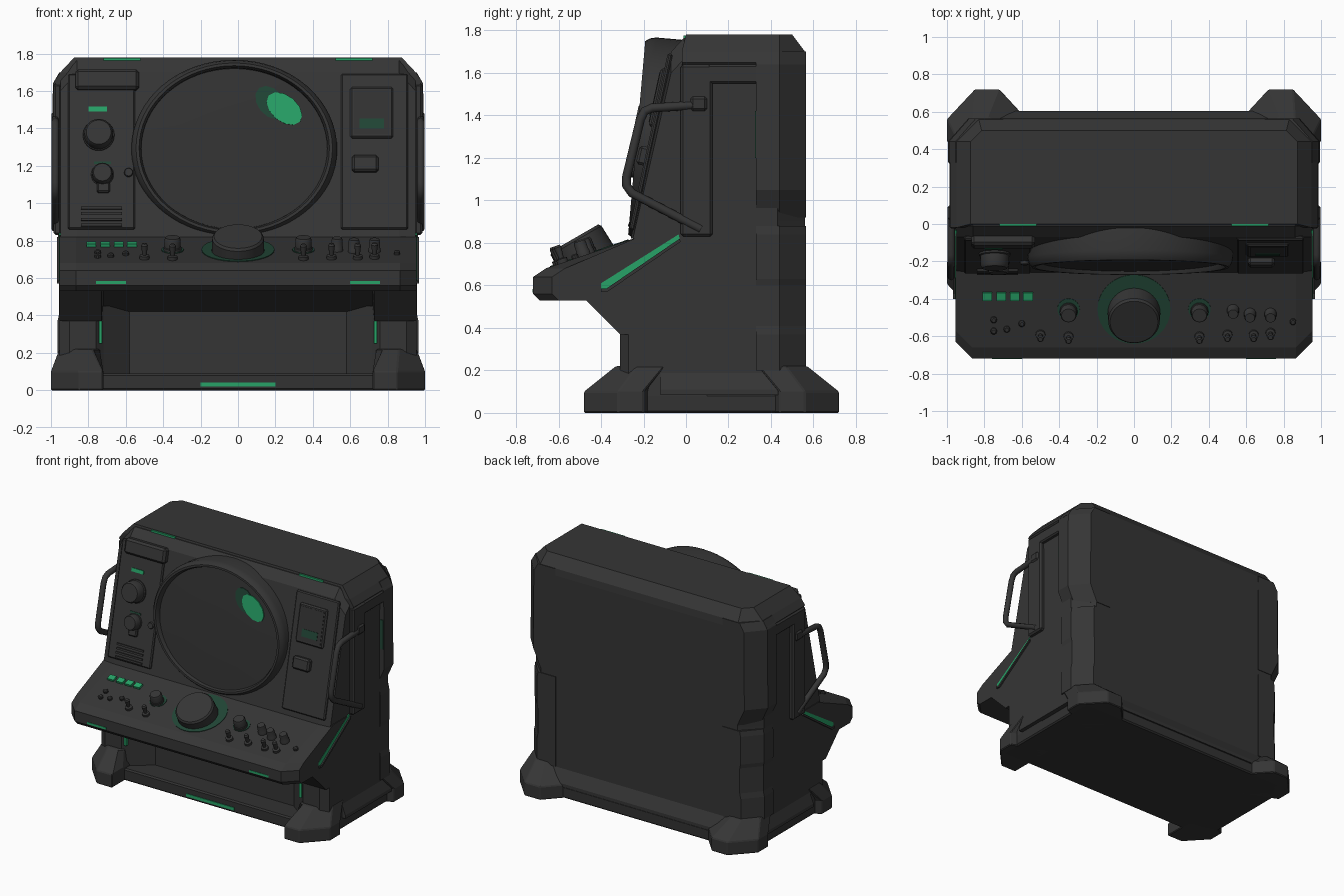
import bpy, bmesh, math
from mathutils import Vector, Matrix


def material(name, rgb):
    m = bpy.data.materials.new(name)
    m.diffuse_color = (*rgb, 1)
    return m


GREY = material("dark grey", (0.036, 0.036, 0.036))
DARK = material("charcoal", (0.032, 0.032, 0.032))
GREEN = material("bright green", (0.02, 0.36, 0.135))
DIM = material("dim green", (0.015, 0.06, 0.036))


def finish(name, bm, mat, bevel=0):
    bmesh.ops.recalc_face_normals(bm, faces=bm.faces)
    me = bpy.data.meshes.new(name)
    bm.to_mesh(me)
    bm.free()
    me.materials.append(mat)
    ob = bpy.data.objects.new(name, me)
    bpy.context.collection.objects.link(ob)
    if bevel:
        mod = ob.modifiers.new("bevel", "BEVEL")
        mod.width = bevel
        mod.segments = 1
        mod.limit_method = "ANGLE"
    return ob


def loft(name, rings, mat=GREY, bevel=0, matrix=None, smooth=False):
    """Skin equal-length point rings and cap both ends."""
    bm = bmesh.new()
    vs = [[bm.verts.new(p) for p in r] for r in rings]
    n = len(rings[0])
    for a, b in zip(vs, vs[1:]):
        for i in range(n):
            f = bm.faces.new((a[i], a[(i + 1) % n], b[(i + 1) % n], b[i]))
            f.smooth = smooth
    bm.faces.new(vs[0])
    bm.faces.new(vs[-1])
    if matrix:
        bm.transform(matrix)
    return finish(name, bm, mat, bevel)


def box(name, lo, hi, mat=GREY, bevel=0, matrix=None):
    ring = lambda z: [(lo[0], lo[1], z), (hi[0], lo[1], z), (hi[0], hi[1], z), (lo[0], hi[1], z)]
    return loft(name, [ring(lo[2]), ring(hi[2])], mat, bevel, matrix)


def lathe(name, profile, matrix, mat=GREY, sx=1, sy=1, seg=24):
    """Revolve (radius, height) points about the local z axis."""
    t = [2 * math.pi * i / seg for i in range(seg)]
    ob = loft(name, [[(r * sx * math.cos(a), r * sy * math.sin(a), h) for a in t]
                     for r, h in profile], mat, 0, matrix, True)
    ob.data.set_sharp_from_angle(angle=math.radians(35))
    return ob


def frame(p, n):
    z = Vector(n).normalized()
    x = Vector((1, 0, 0))
    y = z.cross(x)
    return Matrix.Translation(p) @ Matrix((x, y, z)).transposed().to_4x4()


def on_panel(x, z):   # sloping upper instrument face
    return frame((x, -0.07 - (1.70 - z) * 0.218, z), (0, -1, 0.218))


def on_desk(x, y):    # sloping control desk
    return frame((x, y, 0.68 + (y + 0.66) * 0.341), (0, -0.341, 1))


def knob(name, m, r, h, mat=GREY):
    lathe(name, [(r * 1.08, -0.01), (r * 1.08, h * 0.25), (r, h * 0.3), (r * 0.97, h * 0.85),
                 (r * 0.85, h)], m, mat)


# main cabinet: chamfered plan, stacked by height
def plan(z, hx, yf, yb, c):
    return [(-hx, yf, z), (hx, yf, z), (hx, yb - c, z), (hx - c, yb, z), (-hx + c, yb, z), (-hx, yb - c, z)]


loft("cabinet", [plan(0.1, 0.955, -0.02, 0.56, 0.13), plan(0.90, 0.955, -0.02, 0.56, 0.13),
                 plan(1.62, 0.958, -0.02, 0.565, 0.13), plan(1.65, 0.985, -0.02, 0.565, 0.13),
                 plan(1.70, 0.95, -0.02, 0.56, 0.12), plan(1.78, 0.875, 0.0, 0.50, 0.06)])

# sloping instrument face
loft("instrument_face", [[(x, y, z) for y, z in
     [(0.1, 1.765 - d), (-0.01, 1.765 - d), (-0.07, 1.70 - d), (-0.26 + d * 0.1, 0.82), (0.1, 0.82)]]
     for x, d in ((-0.95, 0.1), (-0.86, 0), (0.86, 0), (0.95, 0.1))])

# control desk with clipped front corners, undercut deeper above the recess
def desk(x, clip, inner):
    pts = [(-0.22, 0.83), (-0.66, 0.68), (-0.72, 0.64), (-0.72, 0.56), (-0.69, 0.53), (-0.47, 0.53),
           inner, (0.0, 0.37), (0.0, 0.83)]
    return [(x, y + (clip if y < -0.6 else 0), z) for y, z in pts]


side_in, mid_in = (-0.31, 0.37), (-0.16, 0.42)
loft("control_desk", [desk(-0.955, 0.09, side_in), desk(-0.865, 0, side_in), desk(-0.73, 0, side_in),
                      desk(-0.72, 0, mid_in), desk(0.72, 0, mid_in), desk(0.73, 0, side_in),
                      desk(0.865, 0, side_in), desk(0.955, 0.09, side_in)])

# lower recess and base
box("recess_back", (-0.74, -0.16, 0.08), (0.74, 0.1, 0.44))
box("base_slab", (-0.955, -0.33, 0.0), (0.955, 0.60, 0.09), DARK, 0.01)
loft("base_skirt", [plan(0.085, 0.985, -0.12, 0.605, 0.1), plan(0.11, 0.985, -0.12, 0.605, 0.1),
                    plan(0.2, 0.95, -0.12, 0.56, 0.12)])
box("base_light", (-0.2, -0.335, 0.02), (0.2, -0.325, 0.042), GREEN)

for s, side in ((-1, "left"), (1, "right")):
    # front pillar beside the recess, with a slanted jamb
    loft(side + "_pillar", [[(s * x, y, z) for x, y in
         [(0.58, -0.1), (0.58, -0.16), (0.72, -0.27), (0.76, -0.31), (0.90, -0.31), (0.955, -0.27),
          (0.955, 0.1)]] for z in (0.08, 0.45)])
    box(side + "_pillar_light", (s * 0.735 - 0.009, -0.305, 0.25), (s * 0.735 + 0.009, -0.28, 0.37), GREEN)

    # corner feet, front and back
    for v, yo, yi, end in ((-1, 0.48, 0.18, "front"), (1, 0.72, 0.42, "back")):
        low = [(0.72, yo), (0.85, yo), (1.0, yo - 0.16), (1.0, yi + 0.02), (0.72, yi - 0.1), (0.60, yo - 0.13)]
        top = [(0.78, yo - 0.15), (0.86, yo - 0.15), (0.955, yo - 0.25), (0.955, yi - 0.08),
               (0.78, yi - 0.1), (0.74, yo - 0.17)]
        if v < 0:
            low[5], top[5] = (0.72, yo - 0.13), (0.74, yo - 0.17)
        loft(f"{side}_{end}_foot", [[(s * x, v * y, z) for x, y in pts]
             for pts, z in ((low, 0), (low, 0.1), (top, 0.22))], GREY, 0.006)

    # side frame around the inset panel
    box(side + "_front_post", (s * 0.965 - 0.022, -0.025, 0.83), (s * 0.965 + 0.022, 0.125, 1.64), GREY, 0.012)
    box(side + "_top_band", (s * 0.965 - 0.022, 0.1, 1.55), (s * 0.965 + 0.022, 0.4, 1.64), GREY, 0.01)

    # rear corner column: wide above, tapering in below
    def column(z, k):
        pts = [(0.7, 0.33), (0.955 + k, 0.33), (0.955 + k, 0.44), (0.845 + k, 0.565), (0.7, 0.565)]
        return [(s * x, y, z) for x, y in pts]
    loft(side + "_upper_column", [column(0.92, -0.02), column(1.05, 0.04), column(1.64, 0.035),
                                  column(1.70, 0.0)])
    loft(side + "_lower_column", [column(0.2, 0.01), column(0.37, 0.01), column(0.41, 0.001),
                                  column(0.60, 0.001), column(0.63, 0.008), column(0.84, 0.008), column(0.88, 0)])
    box(side + "_column_light", (s * 0.976 - 0.014, 0.324, 1.2), (s * 0.976 + 0.014, 0.333, 1.42), DIM)

    # slanted side light above a thin lip
    loft(side + "_side_light", [[(s * x, y, z) for y, z in
         [(-0.40, 0.585), (-0.375, 0.585), (-0.03, 0.82), (-0.035, 0.84), (-0.40, 0.61)]]
         for x in (0.95, 0.957)], GREEN)
    loft(side + "_side_lip", [[(s * x, y, z) for y, z in
         [(-0.40, 0.57), (-0.37, 0.57), (-0.025, 0.806), (-0.03, 0.82), (-0.375, 0.585), (-0.40, 0.585)]]
         for x in (0.95, 0.967)])

    # grab handle
    cu = bpy.data.curves.new(side + "_handle", "CURVE")
    cu.dimensions = "3D"
    cu.bevel_depth = 0.021
    cu.bevel_resolution = 2
    path = [(0.07, 1.45), (-0.16, 1.435), (-0.195, 1.42), (-0.215, 1.38), (-0.28, 1.11),
            (-0.28, 1.07), (-0.255, 1.035), (0.07, 0.865)]
    sp = cu.splines.new("POLY")
    sp.points.add(len(path) - 1)
    for pt, (y, z) in zip(sp.points, path):
        pt.co = (s * 0.977, y, z, 1)
    ob = bpy.data.objects.new(side + "_handle", cu)
    cu.materials.append(GREY)
    bpy.context.collection.objects.link(ob)
    box(side + "_handle_bracket", (s * 0.97 - 0.028, 0.02, 1.42), (s * 0.97 + 0.028, 0.1, 1.49), GREY, 0.012)

    # edge lights on top and on the desk lip
    box(side + "_top_light", (s * 0.62 - 0.1, -0.012, 1.76), (s * 0.62 + 0.1, -0.001, 1.777), GREEN)
    box(side + "_desk_light", (s * 0.68 - 0.08, -0.723, 0.567), (s * 0.68 + 0.08, -0.715, 0.583), GREEN)

    # raised side module on the instrument face
    box(side + "_module", (-0.18, -0.43, -0.01), (0.18, 0.42, 0.014), GREY, 0.008, on_panel(s * 0.73, 1.28))

# round display: deep rim with the glass leaning back inside it
rim = frame((-0.02, -0.232, 1.295), (0, -0.996, 0.088))
lathe("display_rim", [(1.0, -0.17), (1.0, -0.05), (0.985, -0.02), (0.955, 0), (0.925, 0), (0.905, -0.025),
                      (0.90, -0.11)], rim, GREY, 0.55, 0.478, 64)
glass = frame((-0.02, -0.195, 1.295), (0, -0.991, 0.133))
lathe("display_glass", [(0.915, -0.03), (0.915, 0), (0.6, 0.006), (0.25, 0.009)], glass, DARK, 0.55, 0.475, 64)
for nm, x, y, a, b, rot, h, mat in (("display_glow", 0.195, 0.245, 0.10, 0.07, -0.9, 0.0075, DIM),
                                    ("display_highlight", 0.268, 0.212, 0.11, 0.07, -0.7, 0.011, GREEN)):
    lathe(nm, [(1, -0.008), (1, 0)], glass @ Matrix.Translation((x, y, h)) @ Matrix.Rotation(rot, 4, "Z"),
          mat, a, b, 12)

# left module: hood, indicator, knobs, vents
box("left_hood", (-0.17, -0.06, -0.02), (0.17, 0.05, 0.045), GREY, 0.015, on_panel(-0.70, 1.66))
box("indicator", (-0.05, -0.013, 0), (0.05, 0.013, 0.021), GREEN, 0, on_panel(-0.75, 1.50))
knob("large_dial", on_panel(-0.745, 1.36), 0.078, 0.095)
knob("small_dial", on_panel(-0.725, 1.15), 0.056, 0.075)
box("dial_pointer", (-0.035, -0.1, 0), (0.035, -0.045, 0.035), GREY, 0.008, on_panel(-0.72, 1.15))
box("dial_light", (-0.045, 0.058, 0), (0.045, 0.07, 0.019), DIM, 0, on_panel(-0.725, 1.15))
knob("push_stud", on_panel(-0.585, 1.16), 0.024, 0.03)
for i in range(4):
    box("vent_slat", (-0.11, -0.007, 0), (0.11, 0.007, 0.024), DARK, 0, on_panel(-0.73, 0.88 + i * 0.03))

# right module: small screen and button
box("screen_frame", (-0.115, -0.14, 0), (0.115, 0.14, 0.03), GREY, 0.01, on_panel(0.715, 1.48))
box("small_screen", (-0.095, -0.12, 0.025), (0.095, 0.12, 0.033), DARK, 0, on_panel(0.715, 1.48))
box("screen_readout", (-0.065, -0.09, 0.03), (0.065, -0.035, 0.036), DIM, 0, on_panel(0.715, 1.48))
box("square_button", (-0.07, -0.045, 0), (0.07, 0.045, 0.05), GREY, 0.012, on_panel(0.68, 1.205))

# desk controls
lathe("main_knob_glow", [(0.195, -0.01), (0.195, 0.004)], on_desk(0, -0.455), DIM, seg=32)
lathe("main_knob", [(0.142, -0.03), (0.138, 0.085), (0.128, 0.098)],
      frame((0, -0.475, 0.738), (0, -0.5, 0.866)), seg=40)
for x in (-0.35, 0.35):
    lathe("side_knob_glow", [(0.06, -0.01), (0.06, 0.004)], on_desk(x, -0.455), DIM)
    knob("side_knob", on_desk(x, -0.465), 0.044, 0.075)
for x in (-0.785, -0.71, -0.638, -0.567):
    box("status_light", (-0.026, -0.022, -0.01), (0.026, 0.022, 0.016), GREEN, 0, on_desk(x, -0.385))
for x, y in ((0.53, -0.46), (0.62, -0.48), (0.73, -0.48)):
    knob("push_knob", on_desk(x, y), 0.03, 0.07)
for x, y in ((-0.5, -0.59), (-0.35, -0.6), (0.35, -0.6), (0.5, -0.59), (0.64, -0.59), (0.73, -0.58)):
    lathe("toggle_switch", [(0.026, -0.01), (0.026, 0.018), (0.012, 0.022), (0.018, 0.075), (0.012, 0.085)],
          on_desk(x, y), seg=12)
for x, y in ((-0.75, -0.51), (-0.6, -0.53), (-0.68, -0.56), (-0.75, -0.57), (0.85, -0.52)):
    lathe("stud", [(0.017, -0.01), (0.017, 0.015), (0.011, 0.02)], on_desk(x, y), seg=10)
